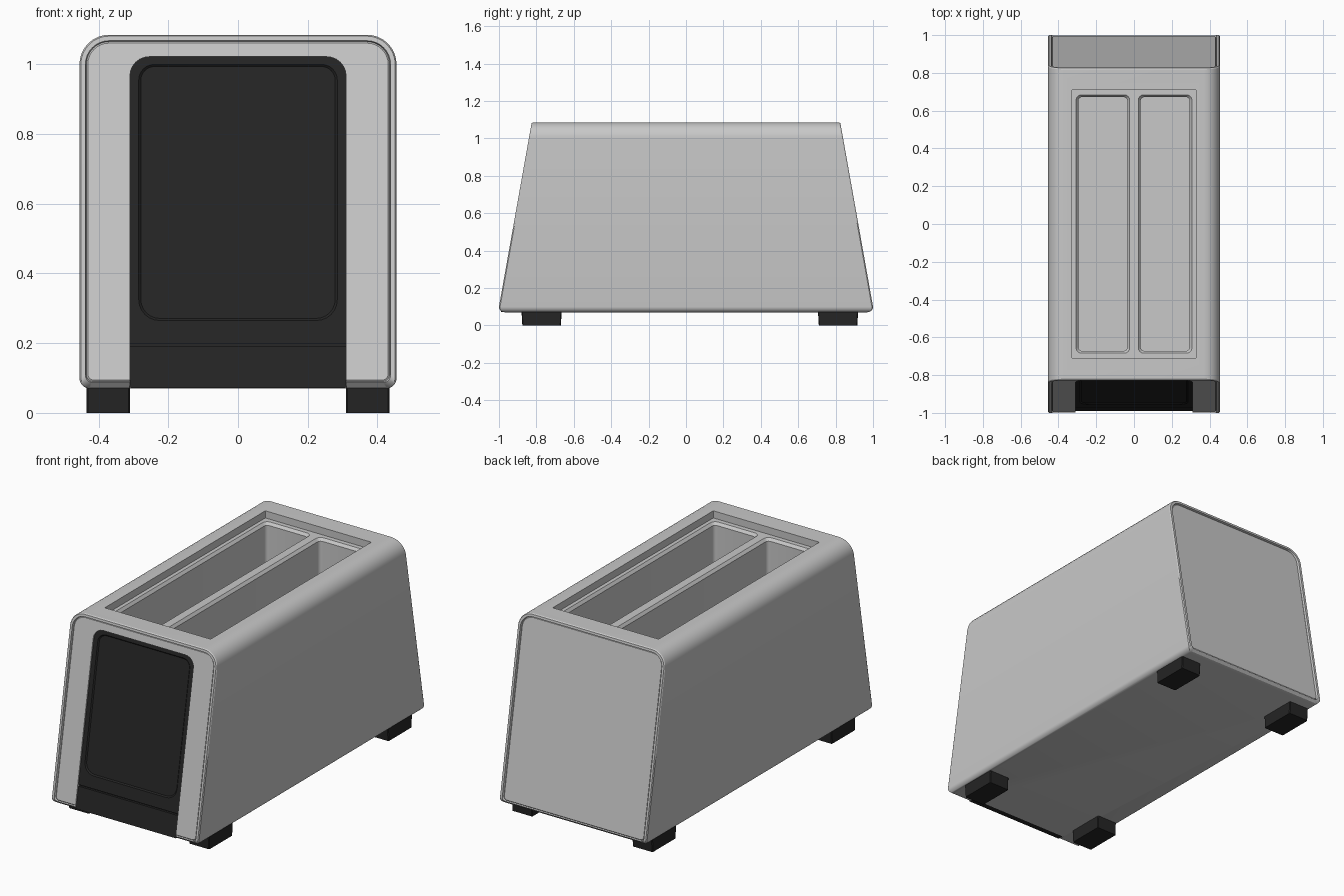
import bpy, bmesh, math

if "Cube" in bpy.data.objects:
    bpy.data.objects.remove(bpy.data.objects["Cube"])


def material(name, r, g, b):
    m = bpy.data.materials.new(name)
    m.diffuse_color = (r, g, b, 1)
    m.use_nodes = True
    m.node_tree.nodes["Principled BSDF"].inputs["Base Color"].default_value = m.diffuse_color
    return m


STEEL = material("brushed grey", 0.58, 0.58, 0.58)
BLACK = material("matte black", 0.018, 0.018, 0.018)


def rounded(hx, v0, v1, r0, r1, seg=8):
    """Mirrored rounded rectangle: right side upwards, then left side down."""
    right = []
    for k in range(seg + 1):
        a = -math.pi / 2 + k * math.pi / 2 / seg
        right.append((hx - r0 + r0 * math.cos(a), v0 + r0 + r0 * math.sin(a)))
    for k in range(seg + 1):
        a = k * math.pi / 2 / seg
        right.append((hx - r1 + r1 * math.cos(a), v1 - r1 + r1 * math.sin(a)))
    return right + [(-x, v) for x, v in reversed(right)]


def loft(name, rings, mat):
    """Skin matching rings and close both ends with strips."""
    bm = bmesh.new()
    loops = [[bm.verts.new(p) for p in ring] for ring in rings]
    n = len(loops[0])
    for a, b in zip(loops, loops[1:]):
        for i in range(n):
            j = (i + 1) % n
            bm.faces.new((a[i], a[j], b[j], b[i]))
    for end in (loops[0], loops[-1]):
        for i in range(n // 2 - 1):
            bm.faces.new((end[i], end[i + 1], end[n - 2 - i], end[n - 1 - i]))
    bmesh.ops.recalc_face_normals(bm, faces=bm.faces)
    me = bpy.data.meshes.new(name)
    bm.to_mesh(me)
    bm.free()
    me.materials.append(mat)
    ob = bpy.data.objects.new(name, me)
    bpy.context.collection.objects.link(ob)
    return ob


def activate(ob):
    bpy.ops.object.select_all(action='DESELECT')
    ob.select_set(True)
    bpy.context.view_layer.objects.active = ob


def cut(ob, cutter):
    activate(ob)
    mod = ob.modifiers.new("cut", 'BOOLEAN')
    mod.operation = 'DIFFERENCE'
    mod.solver = 'EXACT'
    mod.object = cutter
    bpy.ops.object.modifier_apply(modifier=mod.name)
    bpy.data.objects.remove(cutter)


def smooth(ob):
    activate(ob)
    bpy.ops.object.shade_smooth_by_angle(angle=math.radians(30))


def slope(z):
    """Half length of the sloping ends at height z."""
    return 1 - (z - 0.1) * 0.1777


def end_y(z):
    """Sloping end with a rounded bottom edge."""
    if z >= 0.1:
        return slope(z)
    t = min(1, (0.1 - z) / 0.03)
    return 1 - 0.03 * (1 - math.sqrt(1 - t * t))


# Body shell: rounded section along y, with a rim and shallow groove at each end
def body_ring(inset, depth, side):
    ring = []
    for x, z in rounded(0.455 - inset, 0.07 + inset, 1.085 - inset,
                        0.03 - inset * 0.5, 0.085 - inset):
        d = depth * max(0, min(1, (z - 0.07) / 0.03))
        ring.append((x, side * (end_y(z) - d), z))
    return ring


steps = [(0.024, 0.008), (0.020, 0.012), (0.017, 0.0), (0.004, 0.0), (0.0, 0.006)]
body = loft("body", [body_ring(i, d, -1) for i, d in steps]
            + [body_ring(i, d, 1) for i, d in reversed(steps)], STEEL)


# Top recess and two bread slots with flared lips
def well(cx, levels):
    return loft("cutter", [[(cx + x, y, z) for x, y in rounded(hx, -hy, hy, r, r, 4)]
                           for hx, hy, r, z in levels], STEEL)


cut(body, well(0, [(0.328, 0.71, 0.003, 1.045), (0.328, 0.71, 0.003, 1.2)]))
for cx in (-0.165, 0.165):
    cut(body, well(cx, [(0.13, 0.672, 0.02, 0.35), (0.13, 0.672, 0.02, 1.03),
                        (0.143, 0.685, 0.03, 1.046), (0.143, 0.685, 0.03, 1.2)]))


# Front opening, following the slope
def front_ring(depth, hx, z0, z1, r0, r1):
    return [(x, depth - slope(z), z) for x, z in rounded(hx, z0, z1, r0, r1, 6)]


cut(body, loft("cutter", [front_ring(d, 0.31, 0.0, 1.022, 0.003, 0.055)
                          for d in (-0.1, 0.05)], STEEL))
smooth(body)

# Front panel with a sunken rounded field
outer = (0.312, 0.199, 1.024, 0.003, 0.055)
smooth(loft("front_panel", [
    front_ring(0.06, *outer),
    front_ring(0.015, *outer),
    front_ring(0.015, 0.285, 0.265, 1.0, 0.06, 0.045),
    front_ring(0.021, 0.279, 0.271, 0.994, 0.055, 0.04),
    front_ring(0.021, 0.270, 0.280, 0.985, 0.05, 0.035)], BLACK))

# Crumb tray front below the panel, and the dark gap between them
tray = (0.312, 0.072, 0.191, 0.004, 0.003)
smooth(loft("crumb_tray", [front_ring(0.06, *tray), front_ring(0.015, *tray)], BLACK))
gap = (0.312, 0.18, 0.21, 0.003, 0.003)
loft("tray_gap", [front_ring(0.06, *gap), front_ring(0.028, *gap)], BLACK)

# Four block feet
for sx, side in ((-1, "left"), (1, "right")):
    for cy, end in ((-0.772, "front"), (0.813, "back")):
        foot = loft(f"{end}_{side}_foot", [
            [(sx * 0.3725 + x, cy + y, z) for x, y in rounded(0.0625, -h, h, 0.004, 0.004, 1)]
            for h, z in ((0.103, 0.0), (0.108, 0.085))], BLACK)
        smooth(foot)
